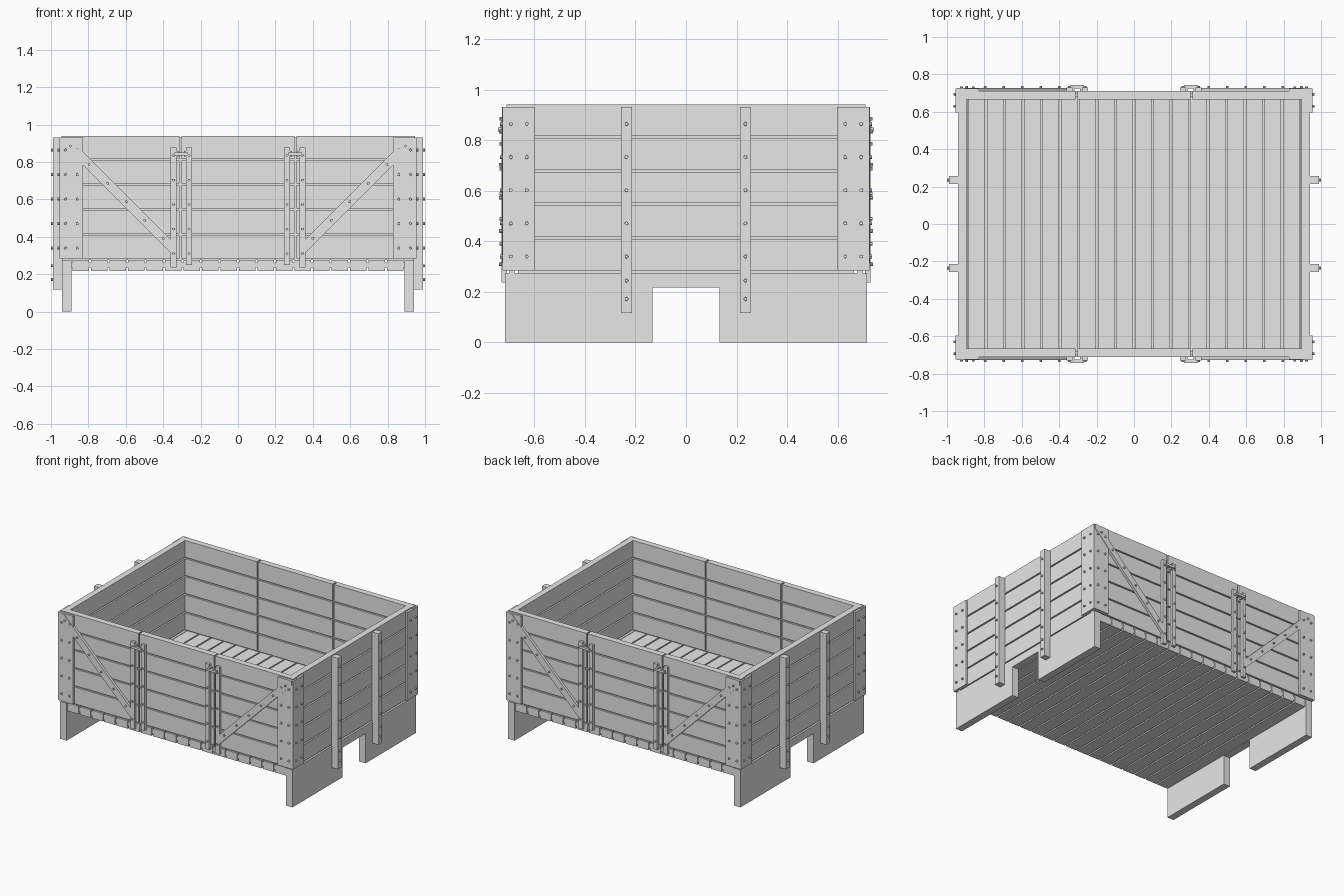
import bpy, bmesh
from math import radians
from mathutils import Matrix, Vector

if "Cube" in bpy.data.objects:
    bpy.data.objects.remove(bpy.data.objects["Cube"], do_unlink=True)

grey = bpy.data.materials.new("plain_grey")
grey.use_nodes = True
GREY = (0.8, 0.8, 0.8, 1)
grey.diffuse_color = GREY
grey.node_tree.nodes["Principled BSDF"].inputs["Base Color"].default_value = GREY


def box(bm, x0, x1, y0, y1, z0, z1):
    size = Matrix.Diagonal((x1 - x0, y1 - y0, z1 - z0, 1))
    centre = Matrix.Translation(((x0 + x1) / 2, (y0 + y1) / 2, (z0 + z1) / 2))
    bmesh.ops.create_cube(bm, size=1, matrix=centre @ size)


def bolt(bm, at, axis):
    turn = Vector(axis).to_track_quat('Z', 'Y').to_matrix().to_4x4()
    bmesh.ops.create_cone(bm, cap_ends=True, segments=8, radius1=0.008,
                          radius2=0.007, depth=0.02,
                          matrix=Matrix.Translation(at) @ turn)


def finish(name, bm, mirror=()):
    """Turn the bmesh into an object, mirrored about the given axes."""
    mesh = bpy.data.meshes.new(name)
    bm.to_mesh(mesh)
    bm.free()
    mesh.materials.append(grey)
    obj = bpy.data.objects.new(name, mesh)
    bpy.context.collection.objects.link(obj)
    if mirror:
        mod = obj.modifiers.new("Mirror", 'MIRROR')
        mod.use_axis = ['X' in mirror, 'Y' in mirror, False]
        mod.use_mirror_merge = False
    return obj


FLOOR, TOP, GAP = 0.275, 0.94, 0.01
ROWS, BASE = 5, 0.285
PITCH = (TOP + GAP - BASE) / ROWS
BOLT_ROWS = [0.34 + 0.131 * i for i in range(5)]

# Floor planks over a thin core that closes the grooves
bm = bmesh.new()
width = 0.099
for i in range(18):
    x = (i - 9) * width
    box(bm, x + GAP / 2, x + width - GAP / 2, -0.71, 0.71, 0.217, FLOOR)
box(bm, -0.89, 0.89, -0.705, 0.705, 0.235, 0.262)
finish("floor_planks", bm)

# End bearers with a notch in the middle
bm = bmesh.new()
box(bm, 0.89, 0.942, 0.133, 0.715, 0, FLOOR)
box(bm, 0.89, 0.942, 0, 0.133, 0.217, FLOOR)
finish("end_bearer", bm, 'XY')

# End walls
bm = bmesh.new()
for i in range(ROWS):
    z = BASE + i * PITCH
    box(bm, 0.895, 0.94, -0.665, 0.665, z, z + PITCH - GAP)
box(bm, 0.908, 0.928, -0.665, 0.665, FLOOR, TOP - 0.01)
finish("end_wall", bm, 'X')

# Long walls: fixed outer panels and a central door
bm = bmesh.new()
for x0, x1 in ((-0.945, -0.312), (-0.302, 0.302), (0.312, 0.945)):
    for i in range(ROWS):
        z = BASE + i * PITCH
        box(bm, x0, x1, 0.665, 0.71, z, z + PITCH - GAP)
box(bm, -0.94, 0.94, 0.678, 0.698, FLOOR, TOP - 0.01)
finish("long_wall", bm, 'Y')

# Corner plates
bm = bmesh.new()
box(bm, 0.94, 0.955, 0.597, 0.725, BASE, 0.932)
box(bm, 0.83, 0.954, 0.709, 0.725, BASE, 0.932)
for z in BOLT_ROWS:
    for y in (0.63, 0.693):
        bolt(bm, (0.955, y, z), (1, 0, 0))
    for x in (0.86, 0.922):
        bolt(bm, (x, 0.725, z), (0, 1, 0))
finish("corner_plate", bm, 'XY')

# Upright posts on the ends
bm = bmesh.new()
box(bm, 0.94, 0.99, 0.213, 0.257, 0.117, 0.932)
for z in BOLT_ROWS + [0.245, 0.172]:
    bolt(bm, (0.99, 0.235, z), (1, 0, 0))
finish("end_post", bm, 'XY')

# Diagonal braces, a leaning strip extruded outwards
bm = bmesh.new()
outline = [(0.34, 0.295), (0.34, 0.365), (0.86, 0.885), (0.91, 0.932),
           (0.945, 0.932), (0.945, 0.9)]
face = bm.faces.new([bm.verts.new((x, 0.708, z)) for x, z in outline])
out = bmesh.ops.extrude_face_region(bm, geom=[face])
verts = [v for v in out["geom"] if isinstance(v, bmesh.types.BMVert)]
bmesh.ops.translate(bm, verts=verts, vec=(0, 0.02, 0))
bmesh.ops.recalc_face_normals(bm, faces=bm.faces)
for i in range(6):
    x = 0.4 + 0.099 * i
    bolt(bm, (x, 0.727, x - 0.01), (0, 1, 0))
finish("diagonal_brace", bm, 'XY')

# Door straps either side of the joint
bm = bmesh.new()
for x, low in ((0.262, 0.25), (0.345, 0.237)):
    box(bm, x - 0.015, x + 0.015, 0.708, 0.73, low, 0.877)
    for z in BOLT_ROWS:
        bolt(bm, (x, 0.729, z - 0.03), (0, 1, 0))
finish("door_strap", bm, 'XY')

# Latches across the joint
bm = bmesh.new()
box(bm, 0.268, 0.343, 0.725, 0.744, 0.834, 0.85)
box(bm, 0.318, 0.33, 0.709, 0.735, 0.828, 0.858)
box(bm, 0.278, 0.29, 0.709, 0.735, 0.828, 0.858)
finish("door_latch", bm, 'XY')
